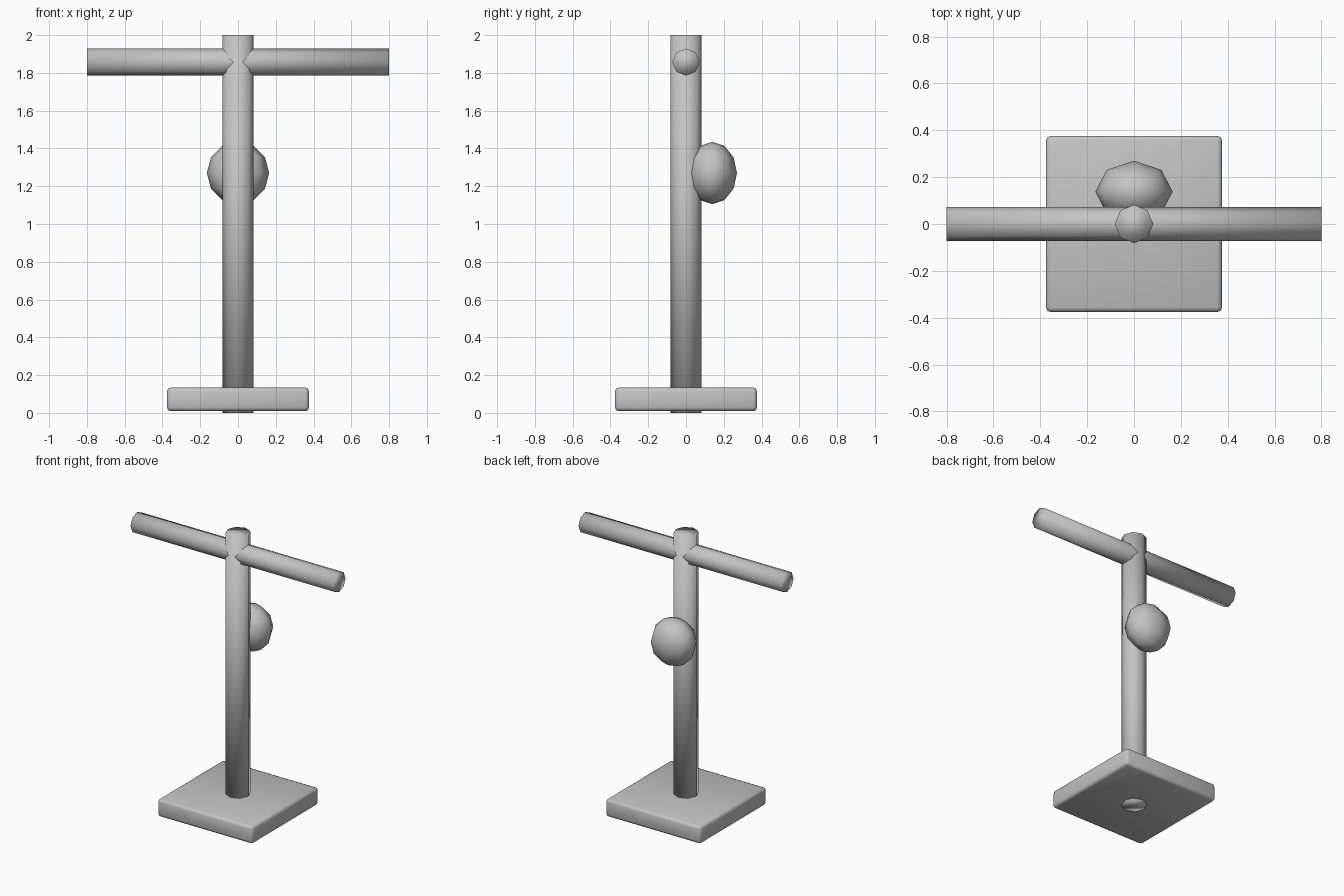
import bpy
from math import pi

cube = bpy.data.objects.get("Cube")
if cube:
    bpy.data.objects.remove(cube, do_unlink=True)

# Single plain grey
grey = bpy.data.materials.new("plain_grey")
grey.use_nodes = True
colour = (0.55, 0.55, 0.55, 1)
grey.diffuse_color = colour
grey.node_tree.nodes["Principled BSDF"].inputs["Base Color"].default_value = colour


def finish(name):
    """Name the active object, colour it and shade it smooth."""
    obj = bpy.context.object
    obj.name = name
    obj.data.materials.append(grey)
    bpy.ops.object.shade_smooth()
    return obj


def octagonal_bar(name, radius, length, location, rotation=(0, 0, 0)):
    bpy.ops.mesh.primitive_cylinder_add(vertices=8, radius=radius, depth=length,
                                        location=location, rotation=rotation)
    return finish(name)


# Square foot with softened edges
bpy.ops.mesh.primitive_cube_add(size=1, location=(0, 0, 0.0715))
bpy.context.object.scale = (0.752, 0.752, 0.125)
bpy.ops.object.transform_apply(location=False, rotation=False, scale=True)
base = finish("base")
bevel = base.modifiers.new("soft_edges", "BEVEL")
bevel.width = 0.02
bevel.segments = 2

# Upright pole, reaching just through the foot
octagonal_bar("pole", 0.082, 2.0, (0, 0, 1.0))

# Crossbar near the top
octagonal_bar("crossbar", 0.072, 1.6, (0, 0, 1.857), (0, pi / 2, 0))

# Flattened ball on the back of the pole
bpy.ops.mesh.primitive_uv_sphere_add(segments=8, ring_count=6, radius=0.165,
                                     location=(0, 0.138, 1.27))
bpy.context.object.scale.y = 0.8
finish("back_ball")
